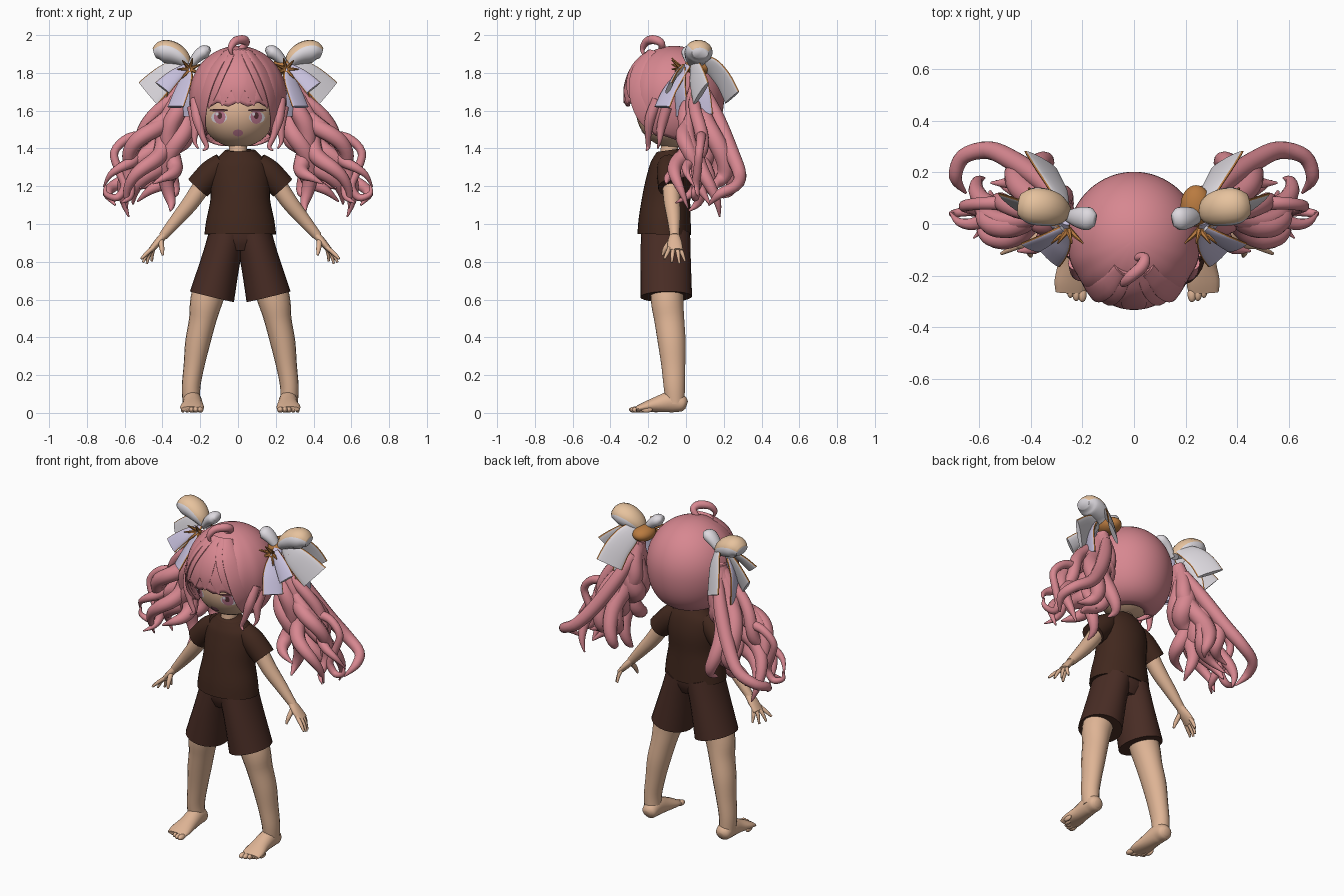
import bpy, bmesh, math
from mathutils import Vector

cube = bpy.data.objects.get("Cube")
if cube:
    bpy.data.objects.remove(cube, do_unlink=True)


def material(name, code):
    lin = [(int(code[i:i + 2], 16) / 255) ** 2.2 for i in (0, 2, 4)] + [1]
    m = bpy.data.materials.new(name)
    m.use_nodes = True
    m.diffuse_color = lin
    bsdf = m.node_tree.nodes["Principled BSDF"]
    bsdf.inputs["Base Color"].default_value = lin
    bsdf.inputs["Roughness"].default_value = 0.8
    return m


HAIR = material("pink hair", "d6868f")
SKIN = material("skin", "deb394")
SHIRT = material("dark brown shirt", "432c23")
SHORTS = material("brown shorts", "4a3029")
WHITE = material("bow white", "dcd8de")
LILAC = material("bow lavender", "c6bfdc")
GOLD = material("gold trim", "b87a42")
CREAM = material("cream lining", "e6c19c")
ROSE = material("rose eye", "c07a90")
DARK = material("dark lash", "5a363a")
BODY_X = 0.012
X, Y, Z = (1, 0, 0), (0, 1, 0), (0, 0, 1)


def finish(name, bm, mats, angle=55):
    bmesh.ops.recalc_face_normals(bm, faces=bm.faces)
    me = bpy.data.meshes.new(name)
    bm.to_mesh(me)
    bm.free()
    for m in mats:
        me.materials.append(m)
    ob = bpy.data.objects.new(name, me)
    bpy.context.collection.objects.link(ob)
    bpy.ops.object.select_all(action='DESELECT')
    ob.select_set(True)
    bpy.context.view_layer.objects.active = ob
    bpy.ops.object.shade_smooth_by_angle(angle=math.radians(angle))
    return ob


def spline(pts, n):
    """Catmull-Rom through tuples (x, y, z, r) or (x, y, z, ra, rb)."""
    pts = [Vector(p if len(p) == 5 else (*p, p[3])) for p in pts]
    pad = [pts[0]] + pts + [pts[-1]]
    out = []
    for i in range(len(pts) - 1):
        a, b, c, d = pad[i:i + 4]
        for k in range(n):
            t = k / n
            out.append(b + ((c - a) * t + (2 * a - 5 * b + 4 * c - d) * t * t
                            + (3 * b - a - 3 * c + d) * t ** 3) * 0.5)
    return out + [pts[-1]]


def loft(name, pts, mats, s=1, dx=0, ref=Y, seg=14, n=4, rule=None):
    """Elliptical tube along a path; rb lies along ref, ra across it."""
    path = spline(pts, n)
    pos = [Vector(p[:3]) for p in path]
    bm, rings, u = bmesh.new(), [], Vector(ref)
    for i, p in enumerate(path):
        t = (pos[min(i + 1, len(pos) - 1)] - pos[max(i - 1, 0)]).normalized()
        u = (u - t * u.dot(t)).normalized()
        v = t.cross(u)
        ring = []
        for k in range(seg):
            a = math.tau * k / seg
            q = pos[i] + v * p[3] * math.cos(a) + u * p[4] * math.sin(a)
            ring.append(bm.verts.new((s * q.x + dx, q.y, q.z)))
        rings.append(ring)
    for lo, hi in zip(rings, rings[1:]):
        for k in range(seg):
            j = (k + 1) % seg
            f = bm.faces.new((lo[k], lo[j], hi[j], hi[k]))
            f.material_index = rule(k) if rule else 0
    bm.faces.new(rings[0])
    bm.faces.new(rings[-1])
    return finish(name, bm, mats)


def ball(name, loc, scale, mat):
    bm = bmesh.new()
    bmesh.ops.create_uvsphere(bm, u_segments=32, v_segments=20, radius=1)
    bmesh.ops.scale(bm, vec=scale, verts=bm.verts)
    bmesh.ops.translate(bm, vec=loc, verts=bm.verts)
    return finish(name, bm, [mat])


# Head, neck and painted face plates
FC, FR = (0, -0.075, 1.6), (0.205, 0.19, 0.195)
ball("head", FC, FR, SKIN)
loft("neck", [(0, -.09, 1.33, .05), (0, -.085, 1.47, .045)], [SKIN])


def plate(name, x, z, rx, rz, mat, lift):
    def on_face(px, pz):
        k = 1 - ((px - FC[0]) / FR[0]) ** 2 - ((pz - FC[2]) / FR[2]) ** 2
        return (px, FC[1] - FR[1] * math.sqrt(max(k, 0)) - lift, pz)
    bm = bmesh.new()
    mid = bm.verts.new(on_face(x, z))
    rim = [bm.verts.new(on_face(x + rx * math.cos(math.tau * k / 24),
                                z + rz * math.sin(math.tau * k / 24))) for k in range(24)]
    for k in range(24):
        bm.faces.new((mid, rim[k - 1], rim[k]))
    finish(name, bm, [mat])


for s, side in ((1, "left"), (-1, "right")):
    plate(side + "_eye_white", s * .1, 1.564, .042, .032, WHITE, .002)
    plate(side + "_iris", s * .097, 1.566, .03, .036, ROSE, .004)
    plate(side + "_pupil", s * .097, 1.574, .013, .018, DARK, .006)
    plate(side + "_eye_glint", s * .097 - .014, 1.582, .008, .009, WHITE, .008)
    plate(side + "_lash", s * .102, 1.602, .05, .007, DARK, .008)
plate("mouth", 0, 1.482, .027, .018, ROSE, .003)


# Hair cap with a jagged fringe, high at the front and low at the back
def cap_point(a, th, k=1):
    r = math.sin(th) ** (.6 if th > math.pi / 2 else 1)
    front = max(0, math.cos(a))
    r *= k * (1 + .012 * front * math.cos(15 * a) * math.sin(th))
    return Vector((.258 * r * math.sin(a), -.062 - .264 * r * math.cos(a),
                   1.675 + .268 * k * math.cos(th)))


def hem(a):
    d = abs(a)
    mix = min(1, max(0, (d - .72) / .3))
    zig = abs((a * 2.3 + .5) % 1 - .5)
    low = -.11 - .2 * zig
    side = -.78 - .2 * min(1, max(0, (d - 1.3) / .8))
    return math.acos(low * (1 - mix) + side * mix)


bm, cols, rows = bmesh.new(), 96, 22
top = bm.verts.new(cap_point(0, 0))
grid = []
for c in range(cols):
    a = -math.pi + math.tau * c / cols
    grid.append([bm.verts.new(cap_point(a, hem(a) * (r + 1) / rows)) for r in range(rows)])
for c in range(cols):
    g, h = grid[c - 1], grid[c]
    bm.faces.new((top, g[0], h[0]))
    for r in range(rows - 1):
        bm.faces.new((g[r], g[r + 1], h[r + 1], h[r]))
cap = finish("hair_cap", bm, [HAIR])
mod = cap.modifiers.new("thickness", 'SOLIDIFY')
mod.thickness = .015

# Fringe locks lying on the cap
for i in range(7):
    a = math.radians(-57 + 19 * i)
    end = hem(a) + .03
    lock = []
    for t in (0, .25, .5, .75, 1):
        p = cap_point(a * (.45 + .55 * t), .5 + (end - .5) * t, 1.004)
        w = .015 + .036 * math.sin(math.pi * (.15 + .8 * t))
        lock.append((*p, .014 * (1.05 - t), w * (1 if t < 1 else .2)))
    loft("fringe_lock", lock, [HAIR], ref=(math.cos(a), math.sin(a), 0))
loft("crown_curl", [(.0, -.13, 1.91, .014), (.04, -.13, 1.955, .02), (.03, -.165, 1.975, .024),
                    (-.015, -.205, 1.968, .022), (-.04, -.23, 1.93, .015), (-.03, -.225, 1.89, .004)], [HAIR])

# Twin tails: (end x, y, z, outward bow, curl phase, radius)
STRANDS = [(.42, .02, 1.09, -.03, 0, .05), (.42, -.05, 1.17, 0, 2, .05),
           (.55, -.04, 1.1, .03, 4, .045), (.65, 0, 1.09, .06, 1, .036),
           (.65, .05, 1.17, .08, 3, .036), (.6, .12, 1.08, .04, 5, .045),
           (.48, .2, 1.08, 0, 2.5, .052), (.41, .23, 1.14, -.02, .5, .05),
           (.5, .1, 1.1, .03, 3.5, .06), (.56, .0, 1.23, .06, 5.5, .045),
           (.54, .22, 1.14, .02, 1.7, .05), (.4, .1, 1.22, -.01, 4.4, .06)]
ROOT = Vector((.28, .06, 1.77))
for s, side in ((1, "left"), (-1, "right")):
    for x, y, z, bow, ph, r in STRANDS:
        path = []
        for i in range(13):
            t = i / 12
            p = ROOT.lerp(Vector((x, y, z)), t)
            p.x = ROOT.x + (x - ROOT.x) * t ** 1.25
            amp, ang = .062 * t, ph + 9.5 * t
            p += Vector((bow * math.sin(math.pi * t ** 1.4) + amp * math.cos(ang),
                         amp * math.sin(ang), .7 * amp * math.cos(ang + 1)))
            path.append((*p, r * (.62 + .38 * math.sin(math.pi * t)) * (1 - .85 * t ** 9)))
        loft(side + "_tail_strand", path, [HAIR], s, n=3, seg=12)
    loft(side + "_tail_back_loop", [(.29, .1, 1.7, .03), (.36, .17, 1.55, .04), (.46, .24, 1.38, .04),
                                    (.56, .285, 1.26, .035), (.66, .26, 1.2, .03),
                                    (.69, .18, 1.16, .025), (.65, .12, 1.1, .005)], [HAIR], s)
    loft(side + "_tail_outer_loop", [(.32, .08, 1.6, .03), (.45, .08, 1.48, .03), (.58, .08, 1.455, .025),
                                     (.655, .07, 1.38, .022), (.63, .06, 1.28, .022),
                                     (.6, .05, 1.2, .022), (.64, .05, 1.14, .02),
                                     (.7, .04, 1.16, .014), (.7, .04, 1.21, .004)], [HAIR], s)
    loft(side + "_cheek_lock", [(.225, -.15, 1.66, .03), (.215, -.19, 1.56, .028),
                                (.19, -.2, 1.47, .017), (.165, -.2, 1.41, .012),
                                (.185, -.21, 1.39, .004)], [HAIR], s)
    loft(side + "_outer_cheek_lock", [(.24, -.1, 1.62, .03), (.225, -.13, 1.52, .025),
                                      (.23, -.14, 1.44, .012), (.21, -.15, 1.4, .004)], [HAIR], s)

    # Puffed bow loops with a cream upper side
    loft(side + "_bow_outer_loop", [(.26, .05, 1.83, .02, .03), (.295, .055, 1.875, .045, .06),
                                    (.345, .065, 1.905, .06, .073), (.4, .07, 1.915, .058, .07),
                                    (.44, .075, 1.905, .03, .045)],
         [WHITE, CREAM], s, seg=16, rule=lambda k: int(k in (0, 1, 2, 13, 14, 15)))
    loft(side + "_bow_inner_loop", [(.26, .03, 1.83, .015, .02), (.215, .025, 1.885, .03, .04),
                                    (.175, .02, 1.915, .034, .045), (.15, .015, 1.925, .015, .025)],
         [WHITE], s)

    # Flat bow tails: gold rims, one colour on each face
    def ribbon(part, pts, faces, ref):
        pts = [(x, y, z, .012, w) for x, y, z, w in pts]
        loft(side + part, pts, [*faces, GOLD], s, ref=ref, seg=16,
             rule=lambda k: 2 if k in (3, 4, 11, 12) else (0 if 4 < k < 11 else 1))
    ribbon("_bow_outer_tail", [(.29, .04, 1.86, .03), (.36, .05, 1.8, .065), (.42, .065, 1.745, .08),
                               (.475, .08, 1.69, .088)], (WHITE, WHITE), (.7, .5, .7))
    ribbon("_bow_back_tail", [(.27, .07, 1.87, .03), (.3, .14, 1.83, .065), (.335, .2, 1.76, .075),
                              (.36, .245, 1.67, .08)], (WHITE, WHITE), (.7, .5, .5))
    ribbon("_bow_front_tail", [(.27, .01, 1.84, .025), (.28, -.05, 1.76, .045), (.3, -.09, 1.7, .055),
                               (.33, -.125, 1.62, .06)], (LILAC, LILAC), (.8, .5, -.3))
    ribbon("_bow_short_tail", [(.27, -.02, 1.83, .025), (.34, -.06, 1.78, .04), (.4, -.09, 1.72, .05)],
           (WHITE, LILAC), (.5, .4, .7))
    ribbon("_bow_low_tail", [(.27, -.02, 1.83, .025), (.285, -.03, 1.7, .05), (.275, -.02, 1.57, .055)],
           (LILAC, LILAC), (.8, .6, 0))
    ribbon("_bow_side_tail", [(.33, .05, 1.82, .025), (.385, .075, 1.72, .05), (.39, .085, 1.58, .06)],
           (WHITE, LILAC), (.4, .9, 0))
    ball(side + "_bow_knot", (.24, .07, 1.835), (.06, .08, .045), GOLD)
    for i in range(7):
        a = math.tau * i / 7
        loft(side + "_bow_spike", [(.255, -.02, 1.82, .014),
                                   (.255 + .065 * math.cos(a), -.075, 1.82 + .06 * math.sin(a), .003)],
             [GOLD], s, seg=6, n=1)

    # Arm and hand
    def limb(part, pts, mat=SKIN, **kw):
        return loft(side + part, pts, [mat], s, BODY_X, **kw)
    limb("_sleeve", [(.09, -.09, 1.32, .06), (.15, -.085, 1.272, .07), (.225, -.08, 1.192, .068)], SHIRT)
    limb("_arm", [(.16, -.08, 1.27, .05), (.25, -.075, 1.13, .045), (.33, -.065, 1.03, .036),
                  (.41, -.06, .935, .024)])
    limb("_palm", [(.4, -.06, .945, .02, .024), (.435, -.06, .905, .02, .038),
                   (.475, -.055, .86, .014, .04)])
    for x, y, z in ((.525, -.115, .815), (.515, -.075, .797), (.495, -.035, .79), (.468, -.005, .803)):
        base = .45 * y - .033
        limb("_finger", [(.455, base, .88, .011), ((x + .465) / 2, (y + base) / 2, .845, .011),
                         (x, y, z, .006)], seg=8)
    limb("_thumb", [(.42, -.08, .91, .015), (.415, -.11, .87, .013), (.41, -.125, .835, .006)], seg=8)

    # Shorts leg, bare leg and foot
    limb("_shorts_leg", [(.065, -.108, .95, .1, .13), (.1, -.108, .82, .102, .133),
                         (.15, -.105, .615, .12, .137)], SHORTS, seg=24)
    limb("_leg", [(.13, -.1, .75, .09), (.178, -.1, .6, .086, .087), (.2, -.088, .49, .072, .08),
                  (.226, -.075, .37, .066, .074), (.245, -.067, .25, .055, .064),
                  (.26, -.062, .14, .049, .057), (.258, -.057, .05, .047, .05)], seg=18)
    limb("_foot", [(.255, .003, .04, .02, .02), (.255, -.015, .046, .044, .042),
                   (.254, -.07, .06, .049, .058), (.252, -.15, .045, .054, .043),
                   (.255, -.22, .03, .064, .027), (.257, -.265, .019, .058, .015)], ref=Z, seg=18)
    for i in range(5):
        ball(side + "_toe", (s * (.212 + .023 * i) + BODY_X, -.272 + .004 * i * i, .017),
             (.017 - .0015 * i, .03, .016), SKIN)

# Shirt body and shorts waist
loft("shirt", [(BODY_X, -.115, .945, .19, .142), (BODY_X, -.113, 1.02, .18, .138),
               (BODY_X, -.105, 1.13, .158, .128), (BODY_X, -.092, 1.24, .158, .118),
               (BODY_X, -.09, 1.32, .145, .1), (BODY_X, -.092, 1.365, .105, .078),
               (BODY_X, -.095, 1.39, .08, .06)], [SHIRT], seg=32)
loft("shorts_waist", [(BODY_X, -.108, .97, .165, .13), (BODY_X, -.108, .91, .165, .122),
                      (BODY_X, -.108, .86, .13, .1)], [SHORTS], seg=32)
